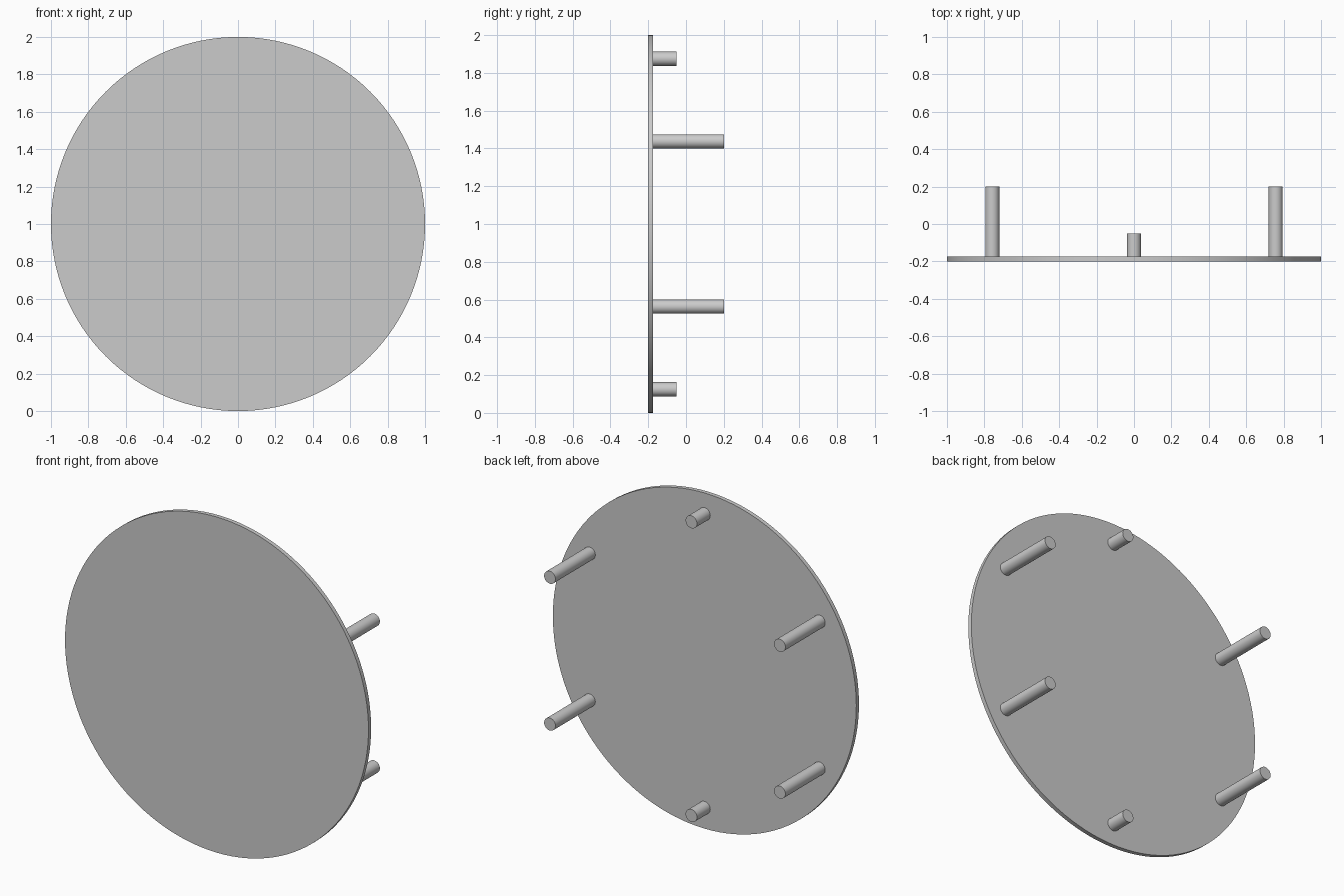
import bpy
import math

cube = bpy.data.objects.get("Cube")
if cube:
    bpy.data.objects.remove(cube, do_unlink=True)

# Single plain grey
grey = bpy.data.materials.new("plain_grey")
grey.use_nodes = True
COLOUR = (0.6, 0.6, 0.6, 1)
grey.diffuse_color = COLOUR
grey.node_tree.nodes["Principled BSDF"].inputs["Base Color"].default_value = COLOUR

FRONT, BACK = -0.2, -0.175   # disc faces along y
PEG_RING = 0.875             # radius of the circle the pegs sit on
PEG_RADIUS = 0.0375


def rod(name, x, z, radius, y0, y1, sides):
    """Capped cylinder lying along y."""
    bpy.ops.mesh.primitive_cylinder_add(
        vertices=sides, radius=radius, depth=y1 - y0,
        location=(x, (y0 + y1) / 2, z), rotation=(math.pi / 2, 0, 0))
    obj = bpy.context.object
    obj.name = name
    obj.data.materials.append(grey)
    bpy.ops.object.shade_smooth_by_angle(angle=math.radians(30))
    return obj


# Round plate
rod("round_plate", 0, 1, 1, FRONT, BACK, 128)

# Six pegs every 60 degrees: short at top and bottom, long at the sides
names = ["upper_left_peg", "top_peg", "upper_right_peg",
         "lower_right_peg", "bottom_peg", "lower_left_peg"]
for i, name in enumerate(names):
    angle = math.radians(30 + 60 * i)
    tip = -0.05 if i % 3 == 1 else 0.2
    rod(name, PEG_RING * math.cos(angle), 1 + PEG_RING * math.sin(angle),
        PEG_RADIUS, BACK, tip, 32)
